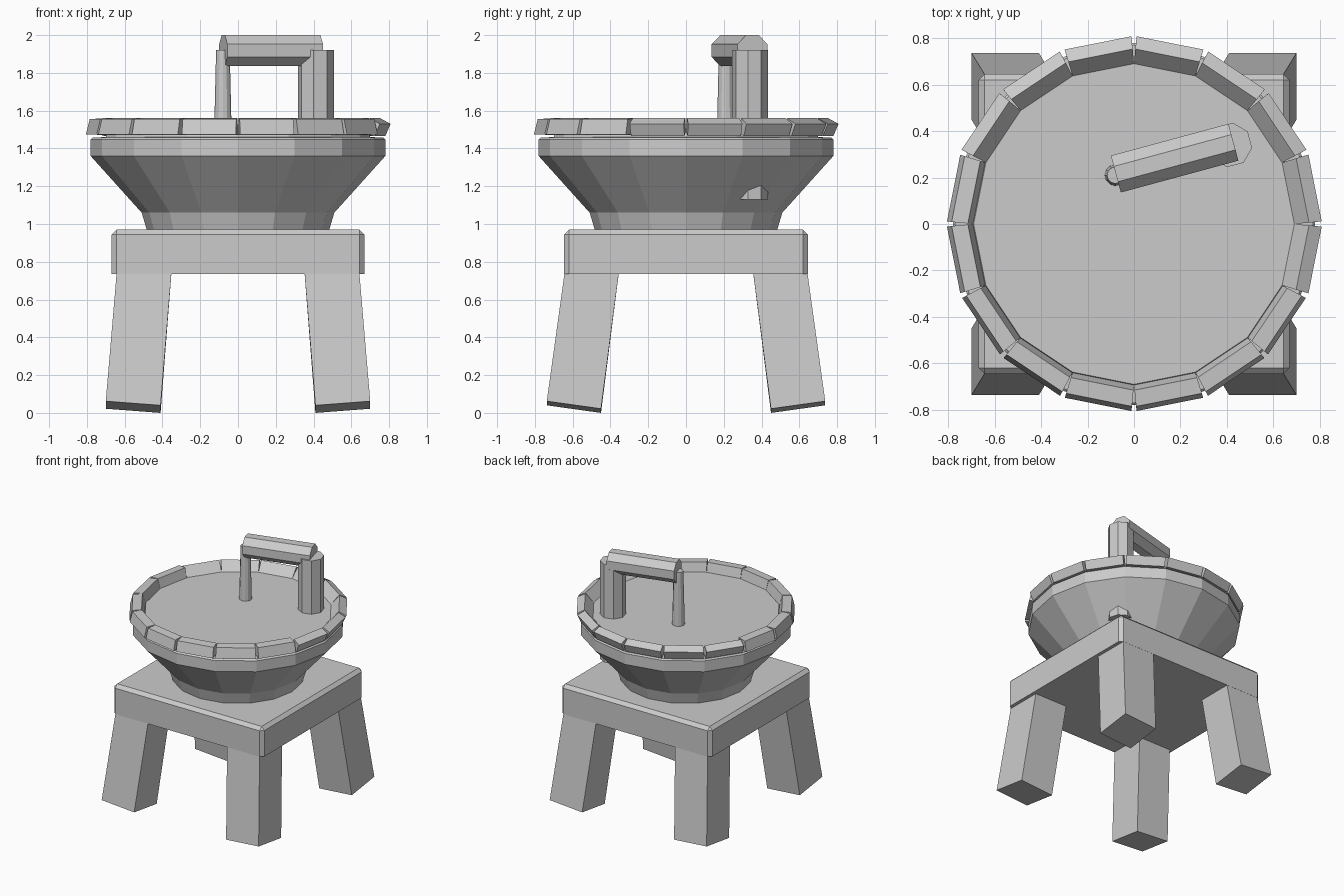
import bpy, bmesh
from math import sin, cos, pi
from mathutils import Vector

if "Cube" in bpy.data.objects:
    bpy.data.objects.remove(bpy.data.objects["Cube"], do_unlink=True)

grey = bpy.data.materials.new("stone_grey")
grey.use_nodes = True
colour = (0.6, 0.6, 0.6, 1)
grey.diffuse_color = colour
grey.node_tree.nodes["Principled BSDF"].inputs["Base Color"].default_value = colour


def finish(bm, name):
    bmesh.ops.recalc_face_normals(bm, faces=bm.faces)
    mesh = bpy.data.meshes.new(name)
    bm.to_mesh(mesh)
    bm.free()
    mesh.materials.append(grey)
    obj = bpy.data.objects.new(name, mesh)
    bpy.context.collection.objects.link(obj)
    return obj


def loft(name, loops):
    """Skin a list of equal-sized point loops and cap both ends."""
    bm = bmesh.new()
    rings = [[bm.verts.new(p) for p in loop] for loop in loops]
    n = len(rings[0])
    for a, b in zip(rings, rings[1:]):
        for i in range(n):
            j = (i + 1) % n
            bm.faces.new((a[i], a[j], b[j], b[i]))
    bm.faces.new(rings[0])
    bm.faces.new(rings[-1])
    return finish(bm, name)


def circle(x, y, z, r, n, phase=0.0):
    return [(x + r * cos(2 * pi * i / n + phase), y + r * sin(2 * pi * i / n + phase), z)
            for i in range(n)]


# Stool seat with chamfered upright corners and top rim
bm = bmesh.new()
bmesh.ops.create_cube(bm, size=1)
for v in bm.verts:
    v.co = (v.co.x * 1.34, v.co.y * 1.29, 0.8525 + v.co.z * 0.235)
edges = [e for e in bm.edges if max(v.co.z for v in e.verts) > 0.9]
bmesh.ops.bevel(bm, geom=edges, offset=0.026, segments=1, affect='EDGES')
finish(bm, "stool_seat")

# Splayed legs, with tilted feet
for sx, side in ((-1, "right"), (1, "left")):
    for sy, end in ((-1, "front"), (1, "back")):
        foot, top = [], []
        for a, b in ((0, 0), (1, 0), (1, 1), (0, 1)):
            z = 0.022 * a + 0.04 * b
            foot.append((sx * (0.41 + 0.29 * a), sy * (0.45 + 0.287 * b), z))
            top.append((sx * (0.35 + 0.29 * a), sy * (0.352 + 0.287 * b), 0.77))
        loft(f"{end}_{side}_leg", [foot, top])

# Basin with its flat top surface
profile = [(0.48, 0.96), (0.51, 1.06), (0.78, 1.36), (0.78, 1.448),
           (0.77, 1.458), (0.7, 1.46), (0.69, 1.49)]
loft("basin", [circle(0, 0, z, r, 16) for r, z in profile])

# Rim blocks, tipped one way at the front and the other way at the back
front_section = [(0.805, 1.475), (0.785, 1.555), (0.715, 1.56), (0.69, 1.47)]
back_section = [(0.808, 1.53), (0.753, 1.56), (0.69, 1.49), (0.78, 1.465)]
for k in range(16):
    mid = (k + 0.5) * pi / 8
    section = back_section if 0.45 * cos(mid) + 0.9 * sin(mid) > 0 else front_section
    ends = []
    for s in (-1, 1):
        ends.append([(r * cos(mid + s * (pi / 16 - 0.12 * (r - 0.69))),
                      r * sin(mid + s * (pi / 16 - 0.12 * (r - 0.69))), z)
                     for r, z in section])
    loft(f"rim_block_{k + 1}", ends)

# Tap: thick post running down through the basin, thin post, crossbar
loft("thick_tap_post", [circle(0.413, 0.34, z, 0.096, 8, pi / 8 + 0.26) for z in (1.13, 1.92)])
loft("thin_tap_post", [circle(-0.08, 0.21, 1.46, 0.047, 12), circle(-0.08, 0.21, 1.92, 0.036, 12)])
start, stop = Vector((-0.078, 0.215, 1.918)), Vector((0.428, 0.352, 1.918))
across = (stop - start).cross(Vector((0, 0, 1))).normalized()
loft("tap_crossbar", [[c + across * x + Vector((0, 0, y)) for x, y, _ in circle(0, 0, 0, 0.089, 8, pi / 8)]
                      for c in (start, stop)])
